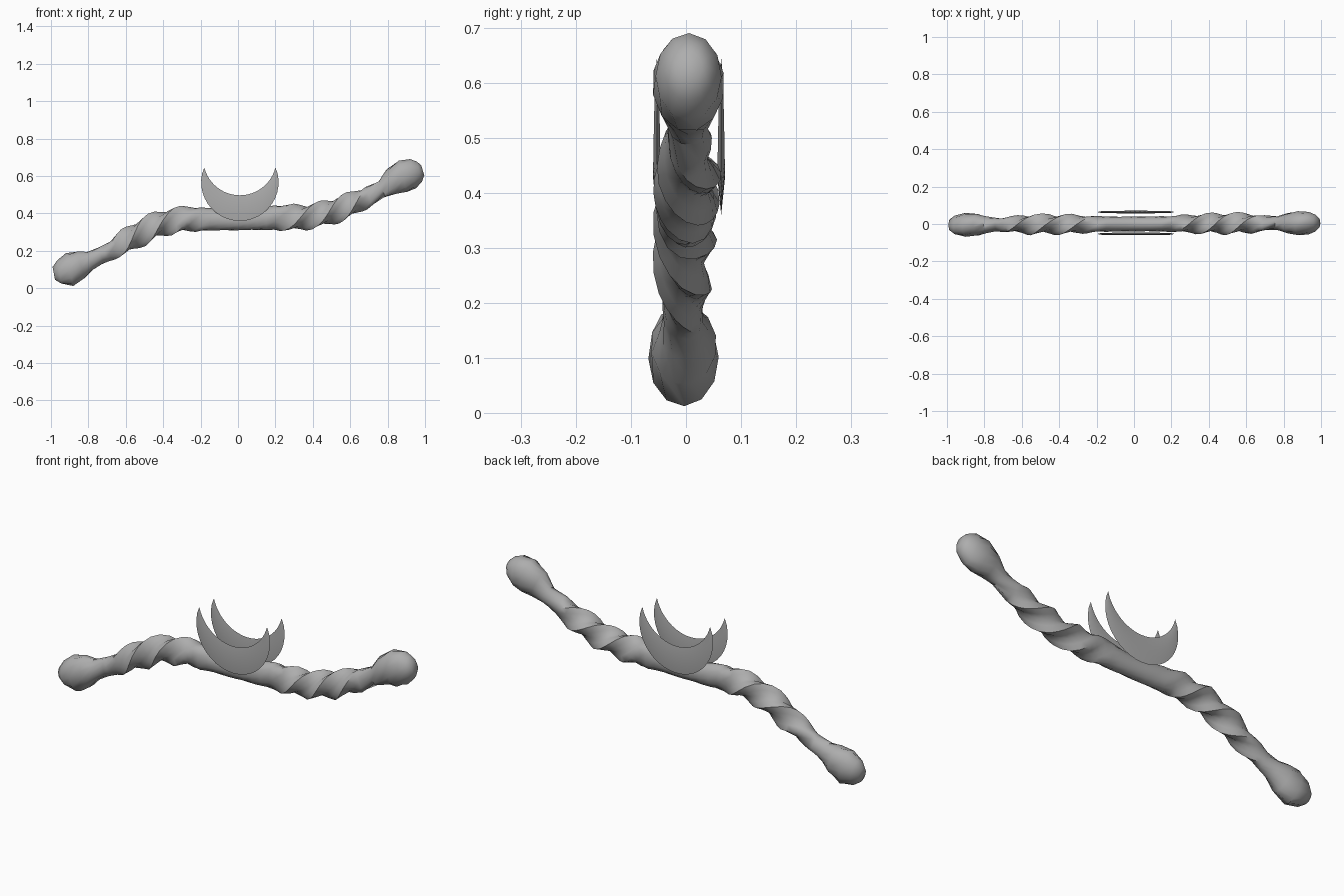
import bpy, bmesh
from math import sin, cos, pi, atan2, sqrt
from mathutils import Vector

if "Cube" in bpy.data.objects:
    bpy.data.objects.remove(bpy.data.objects["Cube"])

gray = bpy.data.materials.new("plain gray")
gray.use_nodes = True
gray.diffuse_color = (0.42, 0.42, 0.42, 1)
gray.node_tree.nodes["Principled BSDF"].inputs["Base Color"].default_value = gray.diffuse_color


def finish(bm, name, angle):
    bmesh.ops.recalc_face_normals(bm, faces=bm.faces)
    mesh = bpy.data.meshes.new(name)
    bm.to_mesh(mesh)
    bm.free()
    obj = bpy.data.objects.new(name, mesh)
    bpy.context.collection.objects.link(obj)
    mesh.materials.append(gray)
    bpy.ops.object.select_all(action='DESELECT')
    bpy.context.view_layer.objects.active = obj
    obj.select_set(True)
    bpy.ops.object.shade_smooth_by_angle(angle=angle)
    return obj


def bridge(bm, a, b):
    n = len(a)
    for i in range(n):
        j = (i + 1) % n
        bm.faces.new((a[i], a[j], b[j], b[i]))


# Twisted grip: stations of (x, z, height radius, depth radius)
stations = [Vector(s) for s in (
    (-.985, .08, .035, .03), (-.955, .088, .066, .052), (-.90, .1, .09, .064),
    (-.84, .125, .076, .06), (-.79, .147, .05, .045), (-.73, .175, .045, .036),
    (-.65, .22, .05, .04), (-.55, .28, .06, .047), (-.43, .34, .06, .047),
    (-.3, .367, .063, .046), (-.2, .37, .063, .042), (0, .362, .052, .04),
    (.2, .378, .066, .042), (.3, .377, .064, .046), (.42, .39, .058, .048),
    (.5, .41, .06, .05), (.6, .447, .056, .048), (.7, .493, .052, .04),
    (.77, .53, .046, .038), (.82, .57, .07, .054), (.88, .598, .089, .066),
    (.935, .612, .08, .06), (.97, .622, .056, .045), (.988, .63, .028, .025))]


def smooth_path(pts, steps):
    path = []
    for i in range(len(pts) - 1):
        p0, p1 = pts[max(i - 1, 0)], pts[i]
        p2, p3 = pts[i + 1], pts[min(i + 2, len(pts) - 1)]
        span = p2.x - p1.x
        m1 = (p2 - p0) * (span / (p2.x - p0.x))
        m2 = (p3 - p1) * (span / (p3.x - p1.x))
        count = steps if span > .07 else 1
        for k in range(count):
            t = k / count
            path.append(p1 * (2*t**3 - 3*t*t + 1) + m1 * (t**3 - 2*t*t + t)
                        + p2 * (3*t*t - 2*t**3) + m2 * (t**3 - t*t))
    return path + [pts[-1]]


def lobe_strength(x):
    rise = min(1, max(0, (abs(x) - .15) / .2))
    fall = min(1, max(0, (.76 - abs(x)) / .15))
    return .24 * rise * fall


path = smooth_path(stations, 4)
bm = bmesh.new()
rings = []
SIDES = 12
for i, p in enumerate(path):
    a, b = path[max(i - 1, 0)], path[min(i + 1, len(path) - 1)]
    tilt = .7 * atan2(b.y - a.y, b.x - a.x)
    twist = pi / 2 - 14 * (p.x + .45)
    ring = []
    for s in range(SIDES):
        turn = 2 * pi * s / SIDES
        # three ridges wind around the grip
        r = 1 + lobe_strength(p.x) * cos(3 * turn)
        up = p.z * r * sin(turn + twist)
        side = p.w * r * cos(turn + twist) + .005 * p.x
        ring.append(bm.verts.new((p.x - up * sin(tilt), side, p.y + up * cos(tilt))))
    if rings:
        bridge(bm, rings[-1], ring)
    rings.append(ring)
bm.faces.new(rings[0])
bm.faces.new(rings[-1])
finish(bm, "twisted_grip", 1.0)


# Crescent plates: thin domed plates between two arcs
def crescent(name, y):
    bm = bmesh.new()
    n, cx, half, tip_z = 24, .01, .19, .645
    outer_r, outer_z, inner_r, inner_z = .207, .567, .196, .693
    start = atan2(tip_z - outer_z, half)
    inner_start = atan2(tip_z - inner_z, half)
    rows = []
    for i in range(1, n):
        t = i / n
        a = start - (pi + 2 * start) * t
        b = inner_start - (pi + 2 * inner_start) * t
        out = Vector((cx + outer_r * cos(a), y, outer_z + outer_r * sin(a)))
        inn = Vector((cx + inner_r * cos(b), y, inner_z + inner_r * sin(b)))
        mid = (out + inn) / 2
        dome = Vector((0, .007 * sqrt(sin(pi * t)), 0))
        ring = [bm.verts.new(v) for v in (out, mid + dome, inn, mid - dome)]
        if rows:
            bridge(bm, rows[-1], ring)
        rows.append(ring)
    for ring, x in ((rows[0], cx + half), (rows[-1], cx - half)):
        tip = bm.verts.new((x, y, tip_z))
        for k in range(4):
            bm.faces.new((ring[k], ring[(k + 1) % 4], tip))
    finish(bm, name, 1.2)


crescent("front_crescent", -.053)
crescent("back_crescent", .064)
